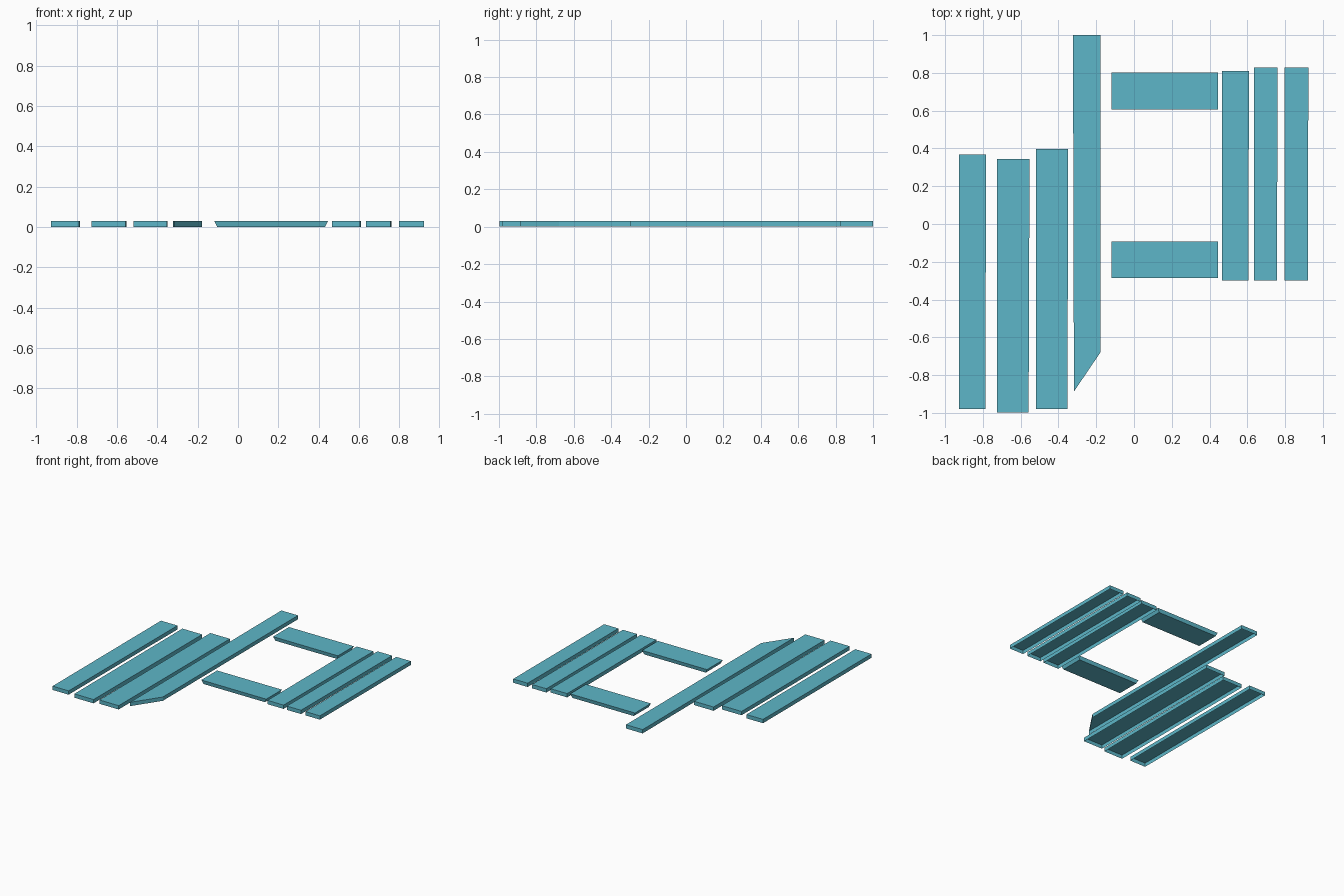
import bpy, bmesh

if "Cube" in bpy.data.objects:
    bpy.data.objects.remove(bpy.data.objects["Cube"])

H = 0.03  # board thickness

mat = bpy.data.materials.new("teal_paint")
mat.diffuse_color = (0.11, 0.47, 0.58, 1)
mat.use_nodes = True
mat.node_tree.nodes["Principled BSDF"].inputs["Base Color"].default_value = mat.diffuse_color


def board(name, outline, foot=None, closed=False):
    """Flat board: top outline (counter-clockwise) with side walls down to the foot outline."""
    foot = foot or outline
    bm = bmesh.new()
    top = [bm.verts.new((x, y, H)) for x, y in outline]
    low = [bm.verts.new((x, y, 0)) for x, y in foot]
    bm.faces.new(top)
    n = len(top)
    for i in range(n):
        j = (i + 1) % n
        bm.faces.new((low[i], low[j], top[j], top[i]))
    if closed:
        bm.faces.new(low[::-1])
    mesh = bpy.data.meshes.new(name)
    bm.to_mesh(mesh)
    bm.free()
    mesh.materials.append(mat)
    obj = bpy.data.objects.new(name, mesh)
    bpy.context.collection.objects.link(obj)
    return obj


def rect(x0, x1, y0, y1, skew=0.0):
    """Rectangle whose right edge leans slightly outward or inward at the far end."""
    return [(x0, y0), (x1 - skew, y0), (x1, y1), (x0, y1)]


# Long boards, hollow underneath: x0, x1, y0, y1, skew
long_boards = {
    "left_board_outer": (-0.927, -0.783, -0.98, 0.367, 0.004),
    "left_board_middle": (-0.725, -0.553, -0.998, 0.345, 0.005),
    "left_board_inner": (-0.519, -0.349, -0.98, 0.398, 0.003),
    "right_board_inner": (0.466, 0.609, -0.298, 0.811, 0.004),
    "right_board_middle": (0.634, 0.76, -0.298, 0.829, 0.003),
    "right_board_outer": (0.797, 0.923, -0.298, 0.829, 0.002),
}
for name, dims in long_boards.items():
    board(name, rect(*dims))

# Tall centre board with a slanted lower end
board("slanted_board", [(-0.318, -0.887), (-0.178, -0.68), (-0.178, 1.0), (-0.323, 1.0)])

# Cross boards with undercut ends
for name, y0, y1 in (("cross_board_back", 0.605, 0.802), ("cross_board_front", -0.287, -0.092)):
    x0, x1 = -0.118, 0.446
    board(name, rect(x0, x1, y0, y1),
          rect(x0 + 0.015, x1 - 0.015, y0 + 0.006, y1 - 0.006), closed=True)
